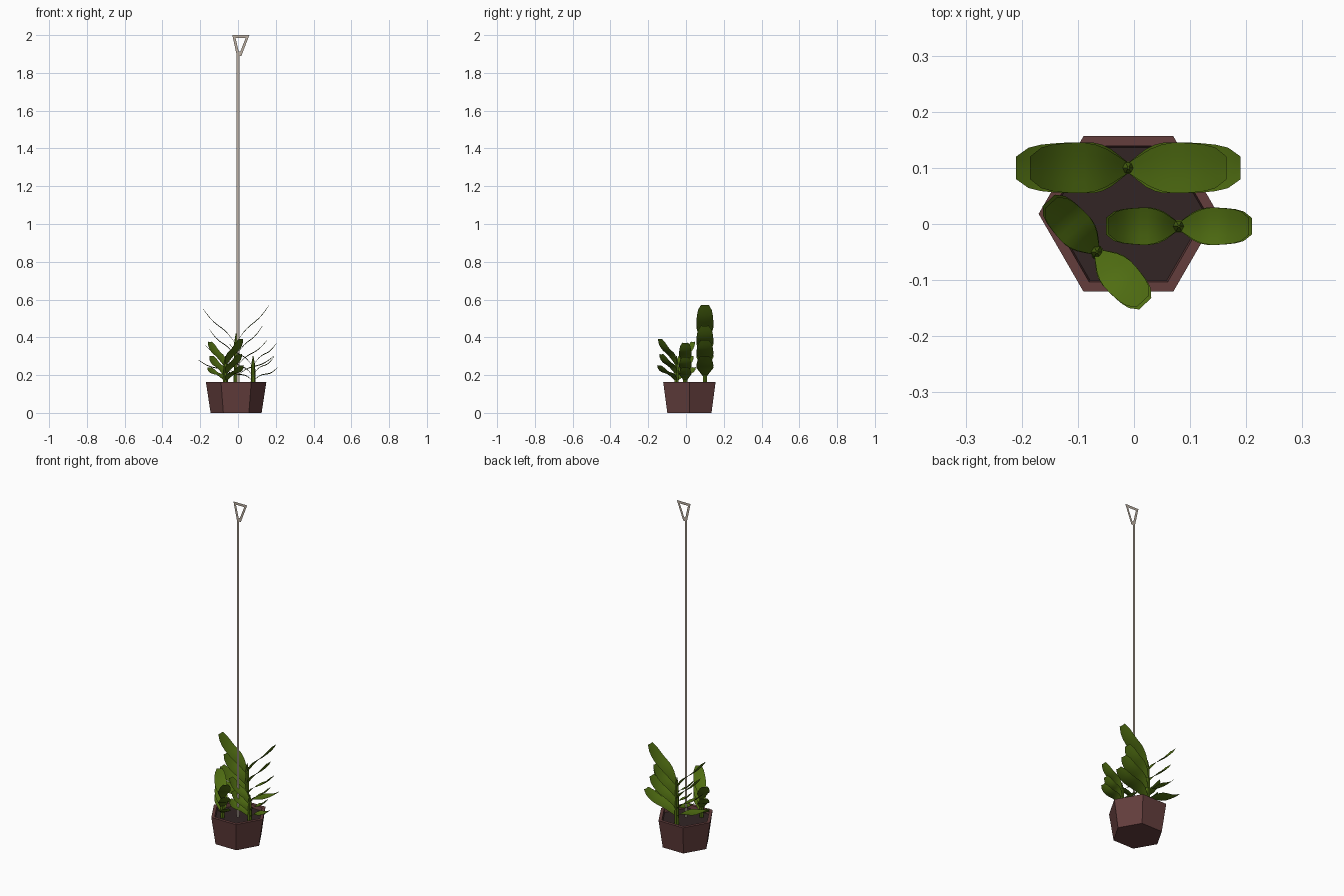
import bpy, bmesh, math
from mathutils import Vector

if "Cube" in bpy.data.objects:
    bpy.data.objects.remove(bpy.data.objects["Cube"])


def material(name, rgb):
    m = bpy.data.materials.new(name)
    m.diffuse_color = (*rgb, 1)
    m.use_nodes = True
    m.node_tree.nodes["Principled BSDF"].inputs["Base Color"].default_value = m.diffuse_color
    return m


CLAY = material("clay brown", (0.125, 0.048, 0.046))
SOIL = material("dark soil", (0.032, 0.018, 0.018))
GREEN = material("leaf green", (0.08, 0.155, 0.006))
WIRE = material("hook beige", (0.50, 0.43, 0.36))


def finish(name, bm, mat, smooth=False):
    mesh = bpy.data.meshes.new(name)
    bm.to_mesh(mesh)
    bm.free()
    mesh.materials.append(mat)
    for p in mesh.polygons:
        p.use_smooth = smooth
    ob = bpy.data.objects.new(name, mesh)
    bpy.context.collection.objects.link(ob)
    return ob


def rings(bm, centre, profile, sides):
    """Stack polygon rings of (radius, z) and bridge them."""
    loops = []
    for r, z in profile:
        loops.append([bm.verts.new((centre[0] + r * math.cos(2 * math.pi * i / sides),
                                    centre[1] + r * math.sin(2 * math.pi * i / sides), z))
                      for i in range(sides)])
    for a, b in zip(loops, loops[1:]):
        for i in range(sides):
            j = (i + 1) % sides
            bm.faces.new((a[i], a[j], b[j], b[i]))
    return loops


# Hexagonal pot with a rim and inner wall
POT = (-0.01, 0.018)
bm = bmesh.new()
loops = rings(bm, POT, [(0.135, 0), (0.16, 0.163), (0.14, 0.163), (0.136, 0.138)], 6)
bm.faces.new(loops[0][::-1])
finish("pot", bm, CLAY)

# Soil disc
bm = bmesh.new()
loops = rings(bm, POT, [(0.137, 0.143)], 6)
bm.faces.new(loops[0])
finish("soil", bm, SOIL)

# Flat hanging rod with a triangular loop at the top
bm = bmesh.new()
bm.faces.new([bm.verts.new(p) for p in
              ((-0.007, 0, 0.143), (0.007, 0, 0.143), (0.007, 0, 1.90), (-0.007, 0, 1.90))])
outer = [bm.verts.new((x, 0, z)) for x, z in
         ((-0.006, 1.89), (0.018, 1.89), (0.06, 2.0), (-0.03, 2.0))]
inner = [bm.verts.new((x, 0, z)) for x, z in
         ((0.004, 1.912), (0.012, 1.912), (0.041, 1.985), (-0.013, 1.985))]
for i in range(4):
    j = (i + 1) % 4
    bm.faces.new((outer[i], outer[j], inner[j], inner[i]))
finish("hanging_hook", bm, WIRE)

# Half-width of a leaf along its length, as a share of its full half-width
SHAPE = (0.2, 0.48, 0.75, 0.92, 1.0, 1.0, 0.97, 0.92, 0.80, 0.45)


def leaf(bm, base, angle, reach, z0, z1, half):
    """Strap leaf: rises outward in a gentle S with a shallow channel."""
    out = Vector((math.cos(angle), math.sin(angle), 0))
    side = Vector((-out.y, out.x, 0))
    rows = []
    n = len(SHAPE) - 1
    for k, w in enumerate(SHAPE):
        t = k / n
        z = z0 + (z1 - z0) * t + 0.010 * math.sin(2 * math.pi * t)
        p = Vector((base[0], base[1], z)) + out * reach * t
        rows.append([bm.verts.new(p + side * half * w * s + Vector((0, 0, 0.005 * s * s * w)))
                     for s in (-1, -0.5, 0, 0.5, 1)])
    for a, b in zip(rows, rows[1:]):
        for i in range(4):
            bm.faces.new((a[i], b[i], b[i + 1], a[i + 1]))


def plant(name, base, angle, half, top, right, left):
    """Two opposite fans of leaves, each listed as (reach, base z, tip z)."""
    bm = bmesh.new()
    for turn, leaves in ((0, right), (math.pi, left)):
        for reach, z0, z1 in leaves:
            leaf(bm, base, angle + turn, reach, z0, z1, half)
    finish(name + "_leaves", bm, GREEN, True)
    bm = bmesh.new()
    loops = rings(bm, base, [(0.013, 0.138), (0.011, top - 0.05), (0.002, top)], 6)
    bm.faces.new(loops[-1])
    finish(name + "_stem", bm, GREEN)


plant("back_plant", (-0.01, 0.10), 0, 0.045, 0.42,
      [(0.175, 0.37, 0.57), (0.14, 0.30, 0.46), (0.165, 0.24, 0.385), (0.20, 0.19, 0.30)],
      [(0.175, 0.36, 0.55), (0.14, 0.29, 0.44), (0.165, 0.23, 0.36), (0.20, 0.19, 0.28)])
plant("right_plant", (0.08, -0.004), 0, 0.033, 0.30,
      [(0.125, 0.25, 0.37), (0.11, 0.20, 0.295), (0.13, 0.165, 0.24)],
      [(0.125, 0.24, 0.365), (0.11, 0.19, 0.29), (0.13, 0.165, 0.235)])
plant("left_plant", (-0.066, -0.05), math.radians(-47), 0.033, 0.30,
      [(0.12, 0.25, 0.39), (0.11, 0.20, 0.31), (0.126, 0.165, 0.25)],
      [(0.12, 0.24, 0.375), (0.11, 0.19, 0.30), (0.126, 0.165, 0.24)])
